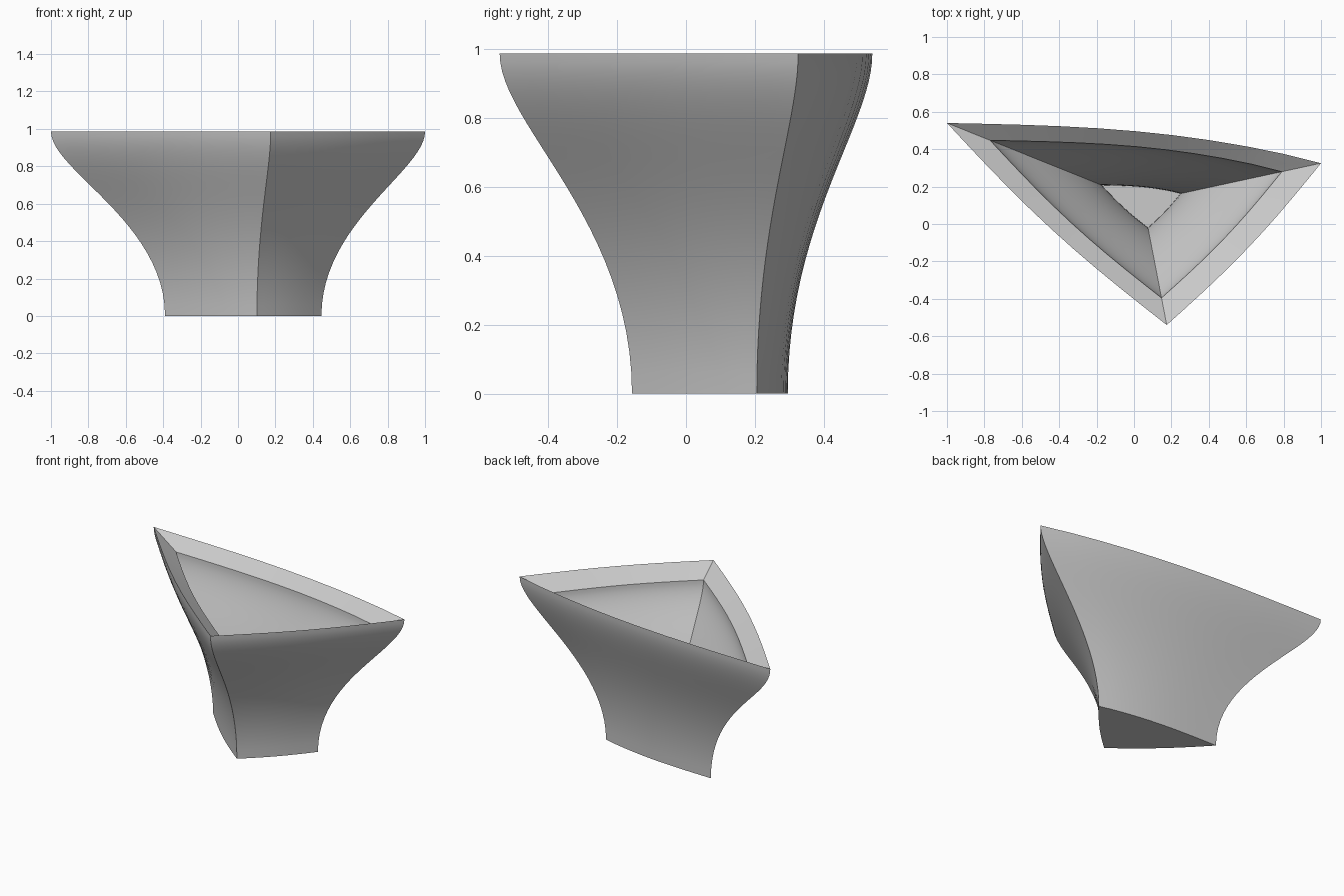
import bpy
import bmesh
import math
from mathutils import Vector

if "Cube" in bpy.data.objects:
    bpy.data.objects.remove(bpy.data.objects["Cube"], do_unlink=True)

PIVOT = Vector((0.048, 0.119))
LEFT, FRONT, RIGHT = Vector((-1, 0.54)), Vector((0.175, -0.54)), Vector((1, 0.325))
SIDE_STEPS, WALL_STEPS = 10, 24


def bowed_side(a, b, bulge, skew=1.0):
    """Points from a towards b, bowed outwards."""
    d = b - a
    out = Vector((d.y, -d.x)).normalized()
    ts = [i / SIDE_STEPS for i in range(SIDE_STEPS)]
    return [a + d * t + out * bulge * math.sin(math.pi * t ** skew) for t in ts]


def bezier(p0, p1, p2, p3, t):
    u = 1 - t
    return u**3 * p0 + 3 * u * u * t * p1 + 3 * u * t * t * p2 + t**3 * p3


def wall_profile(scales, heights):
    """(scale, height) pairs of a flaring S curve, bottom to top."""
    s0, s1 = scales
    return [(bezier(s0, s0, s1, s1, i / WALL_STEPS), bezier(*heights, i / WALL_STEPS))
            for i in range(WALL_STEPS + 1)]


# Rounded triangle plan, counter-clockwise
plan = (bowed_side(LEFT, FRONT, 0.04) + bowed_side(FRONT, RIGHT, 0.03)
        + bowed_side(RIGHT, LEFT, 0.065, 0.85))

# Outer wall up, over the sloping rim, and down the inner wall
outer = wall_profile((0.418, 1.0), (0, 0.5, 0.78, 0.985))
inner = wall_profile((0.21, 0.78), (0.08, 0.5, 0.75, 0.915))
profile = outer + inner[::-1]

bm = bmesh.new()
rings = []
for scale, z in profile:
    ring = []
    for p in plan:
        q = PIVOT + (p - PIVOT) * scale
        ring.append(bm.verts.new((q.x, q.y, z)))
    rings.append(ring)
n = len(plan)
for low, high in zip(rings, rings[1:]):
    for i in range(n):
        j = (i + 1) % n
        bm.faces.new((low[i], low[j], high[j], high[i]))

# Underside and inner floor
bm.faces.new(rings[0][::-1])
bm.faces.new(rings[-1])
bmesh.ops.recalc_face_normals(bm, faces=bm.faces)

mesh = bpy.data.meshes.new("flared_bowl")
bm.to_mesh(mesh)
bm.free()
bowl = bpy.data.objects.new("flared_bowl", mesh)
bpy.context.collection.objects.link(bowl)

# Plain grey
grey = bpy.data.materials.new("plain_grey")
grey.use_nodes = True
color = (0.6, 0.6, 0.6, 1)
grey.diffuse_color = color
grey.node_tree.nodes["Principled BSDF"].inputs["Base Color"].default_value = color
mesh.materials.append(grey)

bpy.ops.object.select_all(action="DESELECT")
bowl.select_set(True)
bpy.context.view_layer.objects.active = bowl
bpy.ops.object.shade_smooth_by_angle(angle=math.radians(30))
